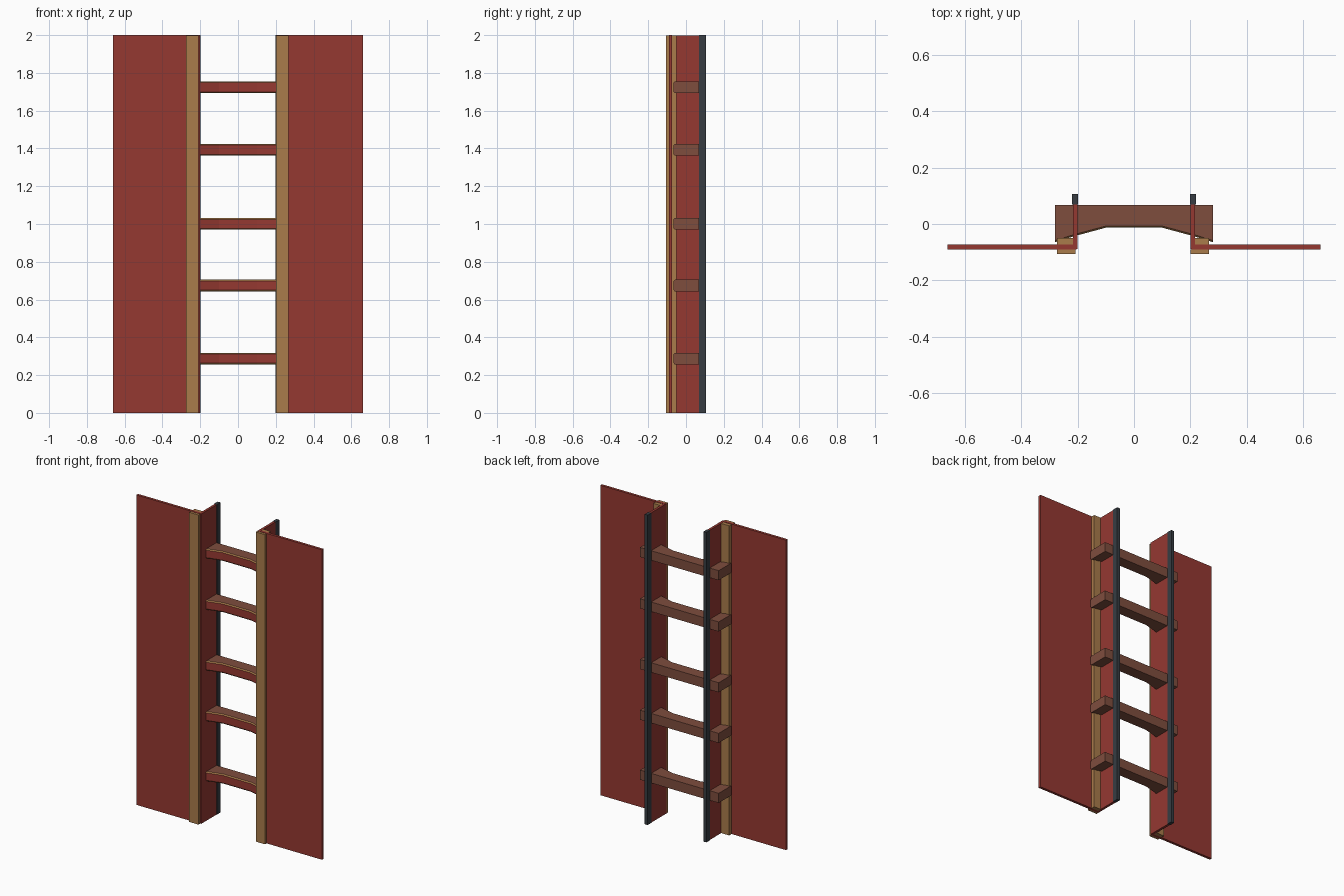
import bpy, bmesh

if "Cube" in bpy.data.objects:
    bpy.data.objects.remove(bpy.data.objects["Cube"])


def material(name, rgb):
    m = bpy.data.materials.new(name)
    m.diffuse_color = (*rgb, 1)
    m.use_nodes = True
    m.node_tree.nodes["Principled BSDF"].inputs["Base Color"].default_value = m.diffuse_color
    return m


RED = material("painted red", (0.30, 0.040, 0.031))
TAN = material("bare wood", (0.40, 0.20, 0.07))
BROWN = material("brown wood", (0.21, 0.075, 0.048))
STEEL = material("dark steel", (0.038, 0.046, 0.055))


def finish(name, bm, mats):
    bmesh.ops.recalc_face_normals(bm, faces=bm.faces)
    me = bpy.data.meshes.new(name)
    bm.to_mesh(me)
    bm.free()
    for m in mats:
        me.materials.append(m)
    ob = bpy.data.objects.new(name, me)
    bpy.context.collection.objects.link(ob)
    return ob


def box(name, xs, ys, zs, mat):
    bm = bmesh.new()
    bmesh.ops.create_cube(bm, size=1)
    for v in bm.verts:
        for i, (a, b) in enumerate((xs, ys, zs)):
            v.co[i] = a if v.co[i] < 0 else b
    return finish(name, bm, [mat])


# Side assemblies: wide panel, sandwiching trim strips, inward fin, steel edge
for side, s, trim in (("left", -1, 0.208), ("right", 1, 0.201)):
    def span(a, b):
        return tuple(sorted((s * a, s * b)))
    box(side + "_panel", span(0.205, 0.663), (-0.09, -0.073), (0, 2), RED)
    box(side + "_front_trim", span(trim, trim + 0.066), (-0.106, -0.09), (0, 1.998), TAN)
    box(side + "_back_trim", span(0.216, trim + 0.066), (-0.073, -0.049), (0, 1.998), TAN)
    box(side + "_fin", span(0.201, 0.217), (-0.088, 0.07), (0, 1.999), RED)
    box(side + "_steel_edge", span(0.199, 0.220), (0.07, 0.107), (0, 2), STEEL)

# Rungs: hollowed front edge, painted front with bare bevels
FRONT = [(-0.281, -0.065), (-0.215, -0.044), (-0.1, -0.013),
         (0.1, -0.013), (0.215, -0.044), (0.281, -0.065)]
BACK = [(0.281, 0.068), (-0.281, 0.068)]


def rung(name, z):
    bm = bmesh.new()
    rings = []
    for dz, inset in ((-0.031, 0.006), (-0.024, 0), (0.024, 0), (0.031, 0.006)):
        pts = [(x, y + inset) for x, y in FRONT] + BACK
        rings.append([bm.verts.new((x, y, z + dz)) for x, y in pts])
    n, k = len(rings[0]), len(FRONT)
    bm.faces.new(rings[0])
    bm.faces.new(rings[-1])
    for layer in range(3):
        a, b = rings[layer], rings[layer + 1]
        for i in range(n):
            j = (i + 1) % n
            f = bm.faces.new((a[i], a[j], b[j], b[i]))
            if i < k - 1:
                f.material_index = 1 if layer == 1 else 2
    finish(name, bm, [BROWN, RED, TAN])


for i, z in enumerate((0.287, 0.674, 1.001, 1.393, 1.724)):
    rung("rung_%d" % (i + 1), z)
